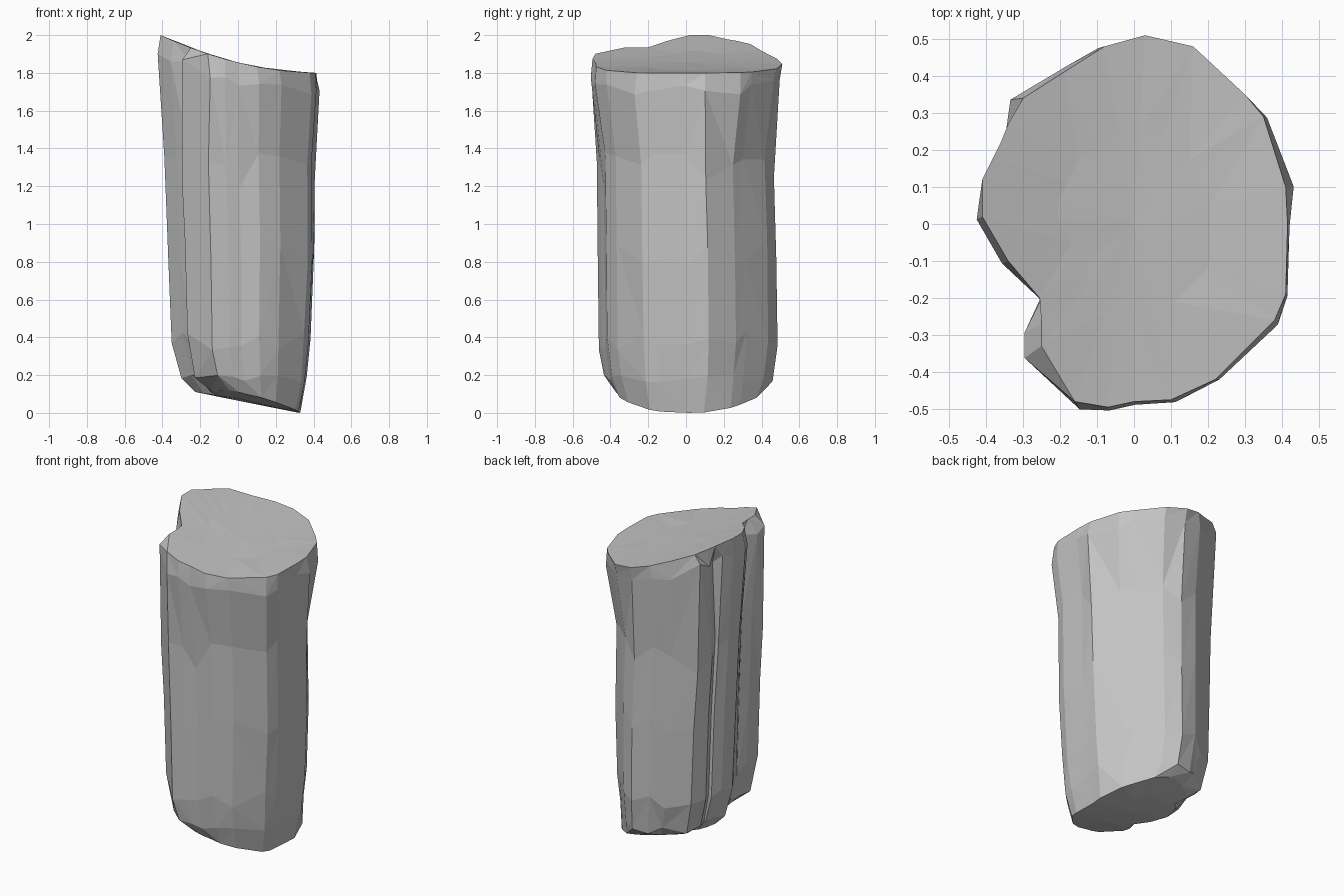
import bpy, bmesh, random

random.seed(4)
if "Cube" in bpy.data.objects:
    bpy.data.objects.remove(bpy.data.objects["Cube"])

# Pale grey stone
grey = bpy.data.materials.new("stone grey")
grey.use_nodes = True
colour = (0.55, 0.55, 0.55, 1)
grey.diffuse_color = colour
grey.node_tree.nodes["Principled BSDF"].inputs["Base Color"].default_value = colour

# Plan outline of the body, with the deep notch and the narrow rear groove
outline = [(.03, .51), (.16, .48), (.30, .36), (.36, .30), (.43, .11), (.42, 0),
           (.415, -.19), (.39, -.27), (.23, -.42), (.11, -.48), (0, -.49),
           (-.07, -.505), (-.15, -.5), (-.30, -.36), (-.30, -.29), (-.255, -.2),
           (-.36, -.1), (-.43, .02), (-.41, .11), (-.38, .18), (-.33, .21),
           (-.35, .27), (-.34, .35), (-.19, .44), (-.10, .49)]
hollows = (15, 20, 21)

# Plan outline of the cut top, slightly inside the body
rim = [(.03, .51), (.16, .48), (.30, .35), (.35, .29), (.41, .1), (.415, 0),
       (.41, -.19), (.38, -.26), (.22, -.42), (.10, -.475), (0, -.48),
       (-.07, -.495), (-.16, -.48), (-.25, -.33), (-.25, -.27), (-.255, -.2),
       (-.34, -.1), (-.41, .02), (-.41, .12), (-.38, .18), (-.36, .22),
       (-.34, .27), (-.30, .34), (-.19, .41), (-.08, .48)]

# Height and x, y limits of each ring up the body
rings = [(.18, -.30, .365, -.415, .46), (.38, -.35, .385, -.44, .485),
         (.85, -.37, .405, -.445, .48), (1.28, -.39, .405, -.45, .465),
         (1.72, -.425, .43, -.505, .495)]


def fit(p, x0, x1, y0, y1):
    return (x0 + (p[0] + .43) / .86 * (x1 - x0),
            y0 + (p[1] + .505) / 1.015 * (y1 - y0))


def top_z(x):
    return 1.8 + .2 * max(0, (.42 - x) / .83) ** 1.9


def base_z(x, y):
    return max(0, .065 - .2 * x + .33 * y * y)


def bridge(bm, low, high):
    n = len(low)
    for i in range(n):
        j = (i + 1) % n
        a, b, c, d = low[i], low[j], high[j], high[i]
        if i % 2:
            bm.faces.new((a, b, c))
            bm.faces.new((a, c, d))
        else:
            bm.faces.new((a, b, d))
            bm.faces.new((b, c, d))


def cap(bm, ring, height):
    # Inner ring and centre point follow the curve of the cut
    inner = []
    for v in ring:
        x, y = v.co.x * .5, v.co.y * .5
        inner.append(bm.verts.new((x, y, height(x, y))))
    bridge(bm, ring, inner)
    centre = bm.verts.new((0, 0, height(0, 0)))
    for i, v in enumerate(inner):
        bm.faces.new((v, inner[(i + 1) % len(inner)], centre))


bm = bmesh.new()
loops = []

# Underside rim
loop = []
for p in outline:
    x, y = fit(p, -.225, .33, -.37, .395)
    loop.append(bm.verts.new((x, y, base_z(x, y))))
loops.append(loop)

# Roughly hewn sides
for k, limits in enumerate(rings):
    loop = []
    for i, p in enumerate(outline):
        x, y = fit(p, *limits[1:])
        z = limits[0] + random.uniform(-.025, .025) * (1 + k % 4)
        if k == 4:
            z = top_z(x) - random.uniform(.06, .13)
        else:
            # The two diagonal corners and the hollows lean one way
            lean = max(0, abs(p[0] + p[1]) - .56) * .28
            if i in hollows:
                lean = .025
            x, y = x - lean, y - lean
        s = random.uniform(.995, 1.004)
        loop.append(bm.verts.new((x * s, y * s, z)))
    loops.append(loop)

# Upper rim
loops.append([bm.verts.new((x, y, top_z(x))) for x, y in rim])

for low, high in zip(loops, loops[1:]):
    bridge(bm, low, high)
cap(bm, loops[-1], lambda x, y: top_z(x))
cap(bm, loops[0], base_z)
bmesh.ops.recalc_face_normals(bm, faces=bm.faces)

mesh = bpy.data.meshes.new("stone_pillar")
bm.to_mesh(mesh)
bm.free()
mesh.materials.append(grey)
pillar = bpy.data.objects.new("stone_pillar", mesh)
bpy.context.collection.objects.link(pillar)
